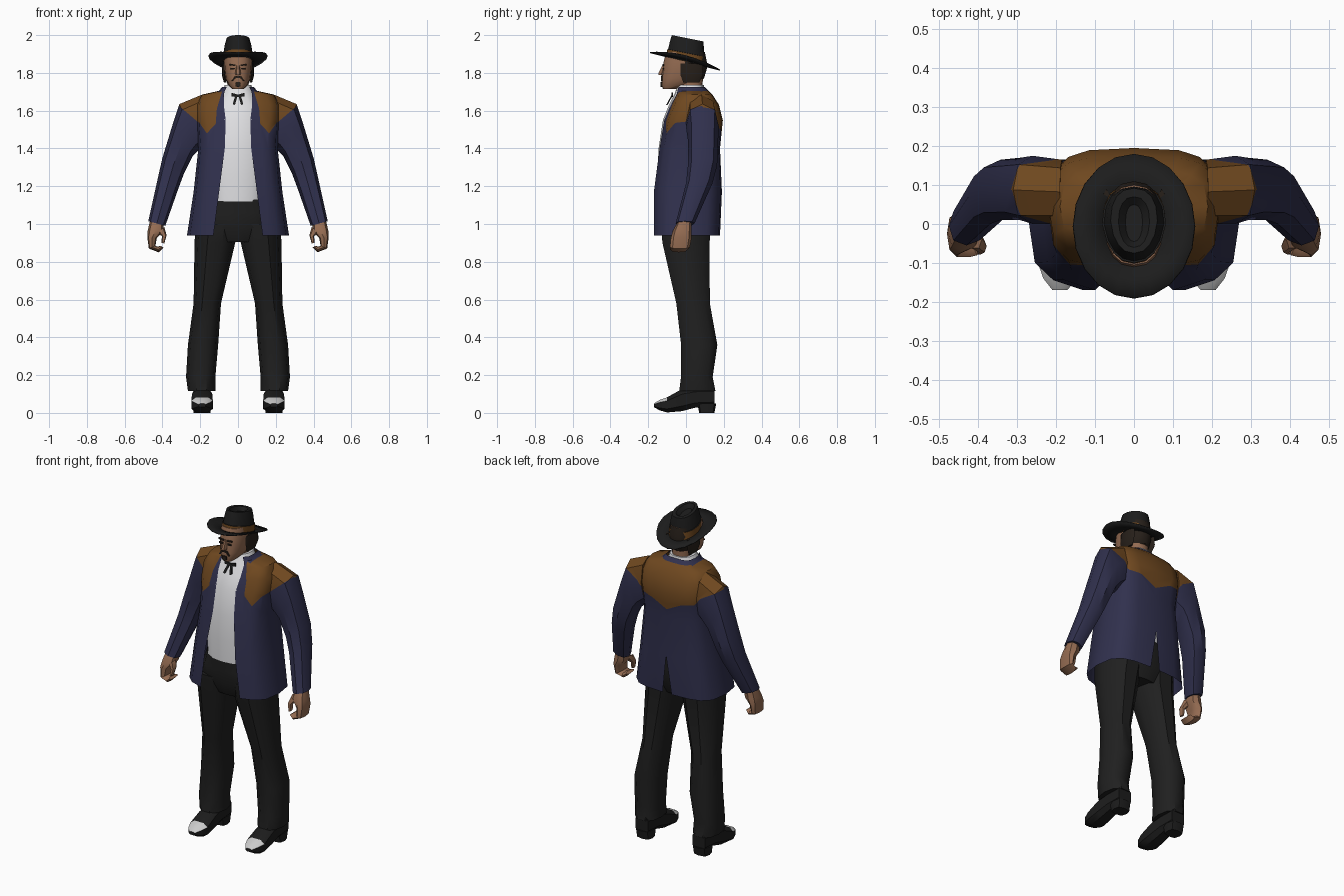
import bpy
import bmesh
from math import sin, cos, pi, radians, copysign
from mathutils import Vector

if "Cube" in bpy.data.objects:
    bpy.data.objects.remove(bpy.data.objects["Cube"])


def material(name, *rgb):
    mat = bpy.data.materials.new(name)
    mat.use_nodes = True
    mat.diffuse_color = (*rgb, 1)
    shader = mat.node_tree.nodes["Principled BSDF"]
    shader.inputs["Base Color"].default_value = (*rgb, 1)
    shader.inputs["Roughness"].default_value = 0.9
    return mat


NAVY = material("navy cloth", 0.03, 0.03, 0.075)
BROWN = material("brown suede", 0.16, 0.065, 0.014)
BLACK = material("black cloth", 0.014, 0.014, 0.014)
LEATHER = material("black leather", 0.012, 0.012, 0.012)
WHITE = material("white cotton", 0.75, 0.75, 0.77)
SKIN = material("skin", 0.3, 0.15, 0.085)
HAIR = material("dark hair", 0.02, 0.014, 0.01)
SILVER = material("silver", 0.6, 0.6, 0.6)


def power(value, exponent):
    return copysign(abs(value) ** exponent, value)


def finish(bm, name, mats, mirror=False, rule=None, angle=40):
    """Turn the bmesh into an object, colouring faces by the rule."""
    bmesh.ops.recalc_face_normals(bm, faces=bm.faces)
    if rule:
        for face in bm.faces:
            face.material_index = rule(face.calc_center_median(), face.normal)
    mesh = bpy.data.meshes.new(name)
    bm.to_mesh(mesh)
    bm.free()
    for mat in mats:
        mesh.materials.append(mat)
    mesh.shade_smooth()
    mesh.set_sharp_from_angle(angle=radians(angle))
    obj = bpy.data.objects.new(name, mesh)
    bpy.context.collection.objects.link(obj)
    if mirror:
        obj.modifiers.new("mirror", "MIRROR")
    return obj


def skin_rows(rows, closed=True, caps=True):
    """Bridge rows of points into a surface."""
    bm = bmesh.new()
    grid = [[bm.verts.new(p) for p in row] for row in rows]
    count = len(grid[0])
    for low, high in zip(grid, grid[1:]):
        for i in range(count if closed else count - 1):
            j = (i + 1) % count
            bm.faces.new((low[i], low[j], high[j], high[i]))
    if closed and caps:
        bm.faces.new(grid[0])
        bm.faces.new(grid[-1])
    return bm


def loft(rings, sides=10, square=0.85):
    """Each ring runs from (x0, z0) to (x1, z1) and from y0 to y1."""
    rows = []
    for x0, z0, x1, z1, y0, y1 in rings:
        row = []
        for i in range(sides):
            a = 2 * pi * i / sides
            u = (1 + power(cos(a), square)) / 2
            v = (1 + power(sin(a), square)) / 2
            row.append((x0 + (x1 - x0) * u, y0 + (y1 - y0) * v, z0 + (z1 - z0) * u))
        rows.append(row)
    return skin_rows(rows)


def centred(rings):
    return [(-w, z, w, z, y0, y1) for w, z, y0, y1 in rings]


def plate(name, outline, y, mat, mirror=False, lean=0.0, depth=0.008):
    """A thin flat piece facing forward, outlined in x and z."""
    base = outline[0][1]
    rows = [[(x, y + d + lean * (z - base), z) for x, z in outline] for d in (0, depth)]
    return finish(skin_rows(rows), name, [mat], mirror)


# Yoke outline on the jacket: height of its lower edge against distance from the middle
FRONT_YOKE = [(0.085, 1.70), (0.112, 1.61), (0.118, 1.53), (0.165, 1.48), (0.20, 1.53), (0.318, 1.63)]
BACK_YOKE = [(0, 1.45), (0.10, 1.50), (0.17, 1.51), (0.21, 1.56), (0.318, 1.62)]
SHOULDER_Y = 0.08


def cut_yoke(bm):
    for path, side in ((FRONT_YOKE, -1), (BACK_YOKE, 1)):
        for (xa, za), (xb, zb) in zip(path, path[1:]):
            faces = []
            for f in bm.faces:
                xs = [v.co.x for v in f.verts]
                if (f.calc_center_median().y - SHOULDER_Y) * side > 0 and min(xs) <= xb and max(xs) >= xa:
                    faces.append(f)
            geom = set(faces)
            for f in faces:
                geom.update(f.edges, f.verts)
            bmesh.ops.bisect_plane(bm, geom=list(geom), dist=1e-5,
                                   plane_co=(xa, 0, za), plane_no=(zb - za, 0, xa - xb))


def yoke_rule(c, normal):
    path = FRONT_YOKE if c.y < SHOULDER_Y else BACK_YOKE
    if c.z > 1.7:
        return 0
    for (xa, za), (xb, zb) in zip(path, path[1:]):
        if xa <= c.x <= xb:
            return int(c.z > za + (zb - za) * (c.x - xa) / (xb - xa))
    return 0


# Jacket body: height, opening, front, back, half width, vent
rows = []
for z, opening, front, back, width, vent in (
        (0.94, 0.13, -0.17, 0.18, 0.27, 0.03), (1.17, 0.10, -0.17, 0.19, 0.235, 0),
        (1.4, 0.07, -0.14, 0.18, 0.21, 0), (1.55, 0.065, -0.115, 0.195, 0.22, 0),
        (1.63, 0.075, -0.08, 0.175, 0.22, 0), (1.685, 0.075, -0.05, 0.14, 0.19, 0),
        (1.705, 0.07, -0.045, 0.12, 0.10, 0), (1.725, 0.06, -0.04, 0.10, 0.085, 0)):
    row = [(opening, front, z)]
    for degrees in (40, 65, 90, 115, 140, 160):
        t = radians(degrees)
        y = (front + back) / 2 - power(cos(t), 0.6) * (back - front) / 2
        row.append((width * sin(t) ** 0.6, y, z))
    rows.append(row + [(vent, back, z)])
bm = skin_rows(rows, closed=False)
cut_yoke(bm)
finish(bm, "jacket_body", [NAVY, BROWN], True, yoke_rule)

# Sleeves
bm = loft([(0.18, 1.42, 0.19, 1.685, 0, 0.165), (0.21, 1.39, 0.31, 1.635, 0, 0.175),
           (0.24, 1.36, 0.345, 1.53, 0.01, 0.17), (0.285, 1.27, 0.40, 1.35, 0.01, 0.165),
           (0.315, 1.19, 0.425, 1.24, 0, 0.14), (0.385, 0.99, 0.475, 1.015, -0.055, 0.045)], sides=8)
cut_yoke(bm)
finish(bm, "sleeves", [NAVY, BROWN], True, yoke_rule)

# Shirt and collar
finish(loft(centred([(0.16, 1.12, -0.15, 0.13), (0.17, 1.25, -0.152, 0.13), (0.17, 1.4, -0.145, 0.13),
                     (0.16, 1.55, -0.122, 0.13), (0.14, 1.63, -0.09, 0.13), (0.09, 1.69, -0.06, 0.1),
                     (0.07, 1.735, -0.045, 0.095)]), 16), "shirt", [WHITE])

# String tie: knot, loops and tails
plate("tie_loops", [(0, 1.685), (0.035, 1.695), (0.035, 1.675), (0, 1.672)], -0.077, LEATHER, True)
plate("tie_tails", [(0.002, 1.68), (0.014, 1.68), (0.028, 1.635), (0.016, 1.63)], -0.078, LEATHER, True, 0.55)

# Trousers
finish(loft(centred([(0.17, 1.135, -0.148, 0.15), (0.20, 1.06, -0.142, 0.15),
                     (0.225, 0.98, -0.14, 0.14), (0.12, 0.905, -0.11, 0.11)]), 16), "hips", [BLACK])
finish(loft([(0, 1.0, 0.225, 1.0, -0.14, 0.14), (0.015, 0.9, 0.23, 0.9, -0.13, 0.13),
             (0.09, 0.58, 0.235, 0.58, -0.055, 0.13), (0.105, 0.36, 0.265, 0.36, -0.03, 0.17),
             (0.12, 0.19, 0.275, 0.19, -0.03, 0.145), (0.12, 0.115, 0.265, 0.115, -0.04, 0.16)]),
       "trouser_legs", [BLACK], True)

# Boots: sections along the foot, then a heel block
rows = []
for y, half, z0, z1 in ((-0.17, 0.02, 0.03, 0.05), (-0.14, 0.045, 0.012, 0.07), (-0.10, 0.06, 0, 0.085),
                        (-0.02, 0.057, 0.006, 0.13), (0.05, 0.05, 0.025, 0.14), (0.15, 0.045, 0.03, 0.14)):
    row = []
    for i in range(8):
        a = 2 * pi * (i + 0.5) / 8
        row.append((0.19 + half * power(cos(a), 0.7), y, (z0 + z1) / 2 + (z1 - z0) / 2 * power(sin(a), 0.7)))
    rows.append(row)
finish(skin_rows(rows), "boots", [LEATHER, SILVER], True,
       lambda c, n: int(c.y < -0.1 and n.z > 0.1))
finish(loft([(0.145, 0, 0.235, 0, 0.07, 0.15), (0.143, 0.05, 0.237, 0.05, 0.06, 0.16)], 8, 0.6),
       "boot_heels", [LEATHER], True)

# Hands: curled fingers and thumb
finish(loft([(0.395, 1.0, 0.465, 1.02, -0.045, 0.03), (0.395, 0.965, 0.478, 0.965, -0.07, 0.03),
             (0.43, 0.925, 0.48, 0.93, -0.08, 0.03), (0.437, 0.885, 0.472, 0.87, -0.085, 0.02),
             (0.425, 0.88, 0.42, 0.85, -0.085, 0.01), (0.41, 0.885, 0.395, 0.875, -0.08, 0)], 8),
       "hands", [SKIN], True)
finish(loft([(0.39, 0.985, 0.425, 0.955, -0.065, -0.01), (0.378, 0.94, 0.403, 0.935, -0.075, -0.04),
             (0.39, 0.897, 0.405, 0.9, -0.08, -0.05)], 6), "thumbs", [SKIN], True)

# Head with hair, nose and face details
finish(loft(centred([(0.055, 1.68, -0.035, 0.085), (0.058, 1.78, -0.04, 0.09)]), 12), "neck", [SKIN])
finish(loft(centred([(0.03, 1.715, -0.122, -0.05), (0.05, 1.735, -0.13, 0.04), (0.066, 1.77, -0.128, 0.095),
                     (0.073, 1.82, -0.122, 0.11), (0.075, 1.86, -0.118, 0.11), (0.072, 1.91, -0.105, 0.1)]), 16),
       "head", [SKIN, HAIR], rule=lambda c, n: int(c.y > 0.005 and c.z > 1.745))
finish(loft([(0.06, 1.75, 0.075, 1.75, -0.015, 0.07), (0.06, 1.79, 0.086, 1.79, -0.03, 0.09),
             (0.06, 1.85, 0.082, 1.85, -0.03, 0.09)], 8), "side_hair", [HAIR], True)
finish(loft(centred([(0.013, 1.79, -0.147, -0.11), (0.015, 1.80, -0.147, -0.11),
                     (0.007, 1.845, -0.125, -0.1)]), 6), "nose", [SKIN])
plate("moustache", [(0, 1.786), (0.02, 1.78), (0.034, 1.757), (0.026, 1.757), (0.014, 1.771), (0, 1.774)],
      -0.133, HAIR, True)
plate("goatee", [(0, 1.752), (0.014, 1.75), (0.014, 1.73), (0, 1.724)], -0.134, HAIR, True)
plate("eyes", [(0.016, 1.826), (0.04, 1.826), (0.038, 1.817), (0.018, 1.817)], -0.125, HAIR, True)
plate("eyebrows", [(0.012, 1.844), (0.045, 1.848), (0.045, 1.84), (0.012, 1.836)], -0.124, HAIR, True)

# Hat brim: tilted oval with raised sides
rows = []
for reach in (0.45, 0.75, 1):
    row = []
    for i in range(20):
        a = 2 * pi * i / 20
        x, y = 0.155 * reach * cos(a), 0.185 * reach * sin(a) - 0.005
        row.append((x, y, 1.863 - 0.25 * y + 0.03 * (cos(a) ** 2) * reach ** 3))
    rows.append(row)
brim = finish(skin_rows(rows, caps=False), "hat_brim", [LEATHER])
brim.modifiers.new("thickness", "SOLIDIFY").thickness = 0.006

# Hat crown: band, pinched front and creased top
bm = loft(centred([(0.082, 1.86, -0.105, 0.105), (0.082, 1.905, -0.1, 0.1), (0.077, 1.906, -0.095, 0.097),
                   (0.07, 1.95, -0.085, 0.095), (0.06, 1.985, -0.075, 0.092),
                   (0.04, 1.984, -0.06, 0.07), (0.022, 1.962, -0.045, 0.05)]), 16)
finish_rule = lambda c, n: int(c.z + 0.2 * c.y < 1.9 and abs(n.z) < 0.7)
for v in bm.verts:
    v.co = Vector((v.co.x * (1 + 2 * min(0, v.co.y)), v.co.y, v.co.z - 0.2 * v.co.y))
finish(bm, "hat_crown", [LEATHER, BROWN], rule=finish_rule)
